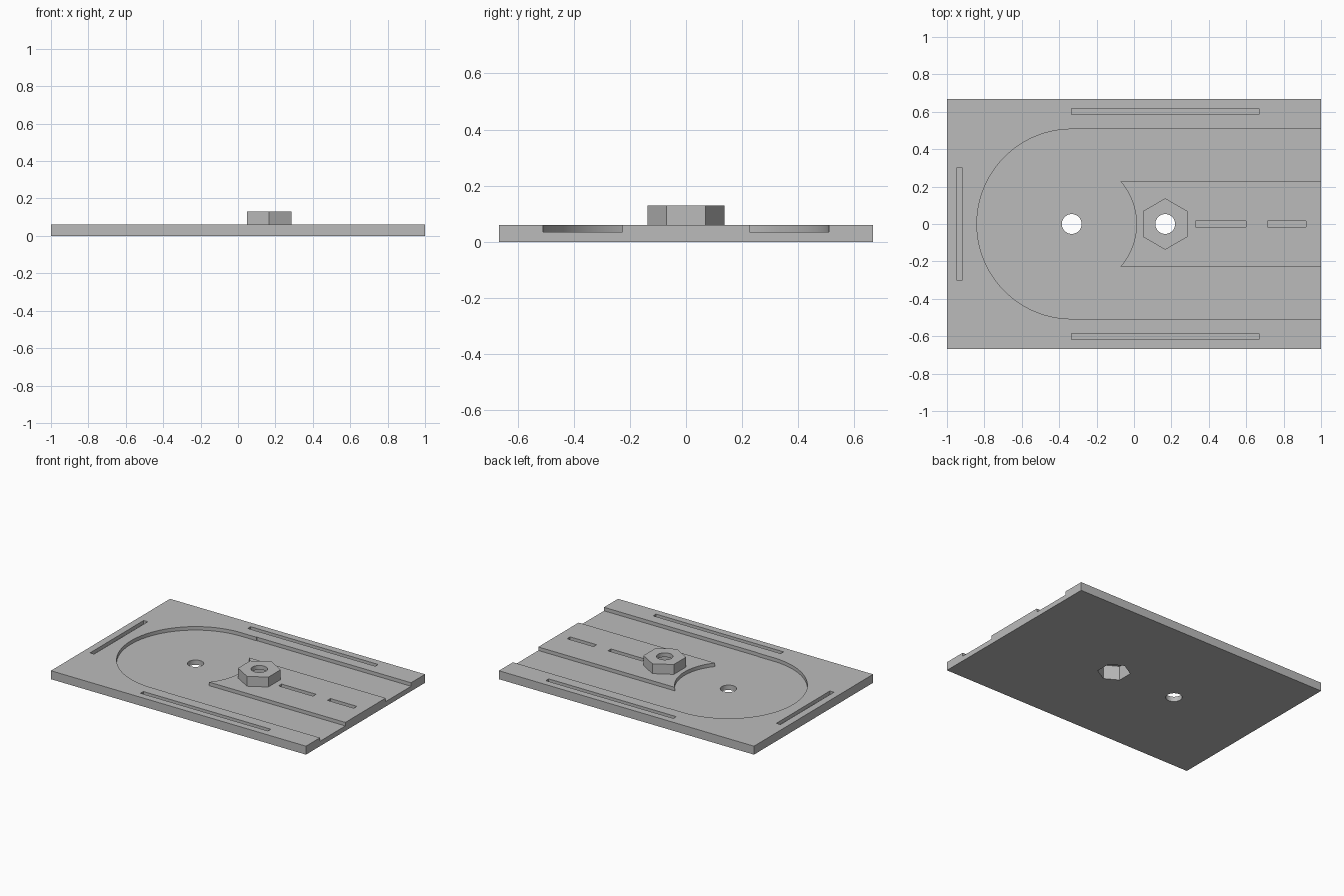
import bpy, bmesh
from math import sin, cos, pi, asin, radians

cube = bpy.data.objects.get("Cube")
if cube:
    bpy.data.objects.remove(cube, do_unlink=True)

grey = bpy.data.materials.new("plain grey")
grey.use_nodes = True
grey.diffuse_color = (0.5, 0.5, 0.5, 1)
grey.node_tree.nodes["Principled BSDF"].inputs["Base Color"].default_value = (0.5, 0.5, 0.5, 1)


def prism(name, outline, z0, z1):
    """Extrude a flat outline between two heights."""
    bm = bmesh.new()
    face = bm.faces.new([bm.verts.new((x, y, z0)) for x, y in outline])
    top = bmesh.ops.extrude_face_region(bm, geom=[face])["geom"]
    bmesh.ops.translate(bm, vec=(0, 0, z1 - z0),
                        verts=[v for v in top if isinstance(v, bmesh.types.BMVert)])
    bmesh.ops.recalc_face_normals(bm, faces=bm.faces)
    mesh = bpy.data.meshes.new(name)
    bm.to_mesh(mesh)
    bm.free()
    mesh.materials.append(grey)
    obj = bpy.data.objects.new(name, mesh)
    bpy.context.collection.objects.link(obj)
    return obj


def arc(cx, r, a0, a1, n):
    return [(cx + r * cos(a0 + (a1 - a0) * i / n), r * sin(a0 + (a1 - a0) * i / n))
            for i in range(n + 1)]


def ring(cx, r, n, start=0):
    return arc(cx, r, start, start + 2 * pi, n)[:-1]


def rect(x0, x1, y0, y1):
    return [(x0, y0), (x1, y0), (x1, y1), (x0, y1)]


def cut(target, outline, z0, z1):
    """Subtract a prism from the target and remove the cutter."""
    cutter = prism("cutter", outline, z0, z1)
    cutter.hide_render = True
    mod = target.modifiers.new("cut", "BOOLEAN")
    mod.operation, mod.solver, mod.object = "DIFFERENCE", "EXACT", cutter
    bpy.ops.object.select_all(action="DESELECT")
    bpy.context.view_layer.objects.active = target
    target.select_set(True)
    bpy.ops.object.modifier_apply(modifier=mod.name)
    bpy.data.objects.remove(cutter, do_unlink=True)


THICK, FLOOR, TOP = 0.06, 0.035, 0.13
HOLE_X, NUT_X = -0.333, 0.167

# Base plate
plate = prism("base_plate", rect(-1, 1, -0.667, 0.667), 0, THICK)

# U-shaped recess: round basin opening into two channels around a raised tongue
a = asin(0.226 / 0.346)
recess = [(1.1, 0.51), (-0.21, 0.51), (-0.21, 0.507)]
recess += arc(HOLE_X, 0.507, pi / 2, 3 * pi / 2, 64)
recess += [(-0.21, -0.507), (-0.21, -0.51), (1.1, -0.51), (1.1, -0.226)]
recess += arc(HOLE_X, 0.346, -a, a, 28) + [(1.1, 0.226)]
cut(plate, recess, FLOOR, 0.2)

# Shallow slots along the sides, the closed end and the tongue
slots = [rect(-0.333, 0.667, 0.585, 0.617), rect(-0.333, 0.667, -0.617, -0.585),
         rect(-0.95, -0.918, -0.3, 0.3),
         rect(0.33, 0.6, -0.017, 0.017), rect(0.713, 0.92, -0.017, 0.017)]
for slot in slots:
    cut(plate, slot, FLOOR, 0.2)

# Round through hole and the hexagonal pocket open below
cut(plate, ring(HOLE_X, 0.053, 40), -0.1, 0.2)
pocket = ring(NUT_X, 0.106, 6, pi / 6)
cut(plate, pocket, -0.1, 0.2)

# Hollow hexagonal boss with a round hole in its cap
nut = prism("hex_boss", ring(NUT_X, 0.1375, 6, pi / 6), THICK, TOP)
cut(nut, pocket, -0.1, 0.1)
cut(nut, ring(NUT_X, 0.053, 40), -0.1, 0.2)

# Smooth curved walls, keep hard edges
for obj in (plate, nut):
    bpy.ops.object.select_all(action="DESELECT")
    bpy.context.view_layer.objects.active = obj
    obj.select_set(True)
    bpy.ops.object.shade_smooth_by_angle(angle=radians(30))
